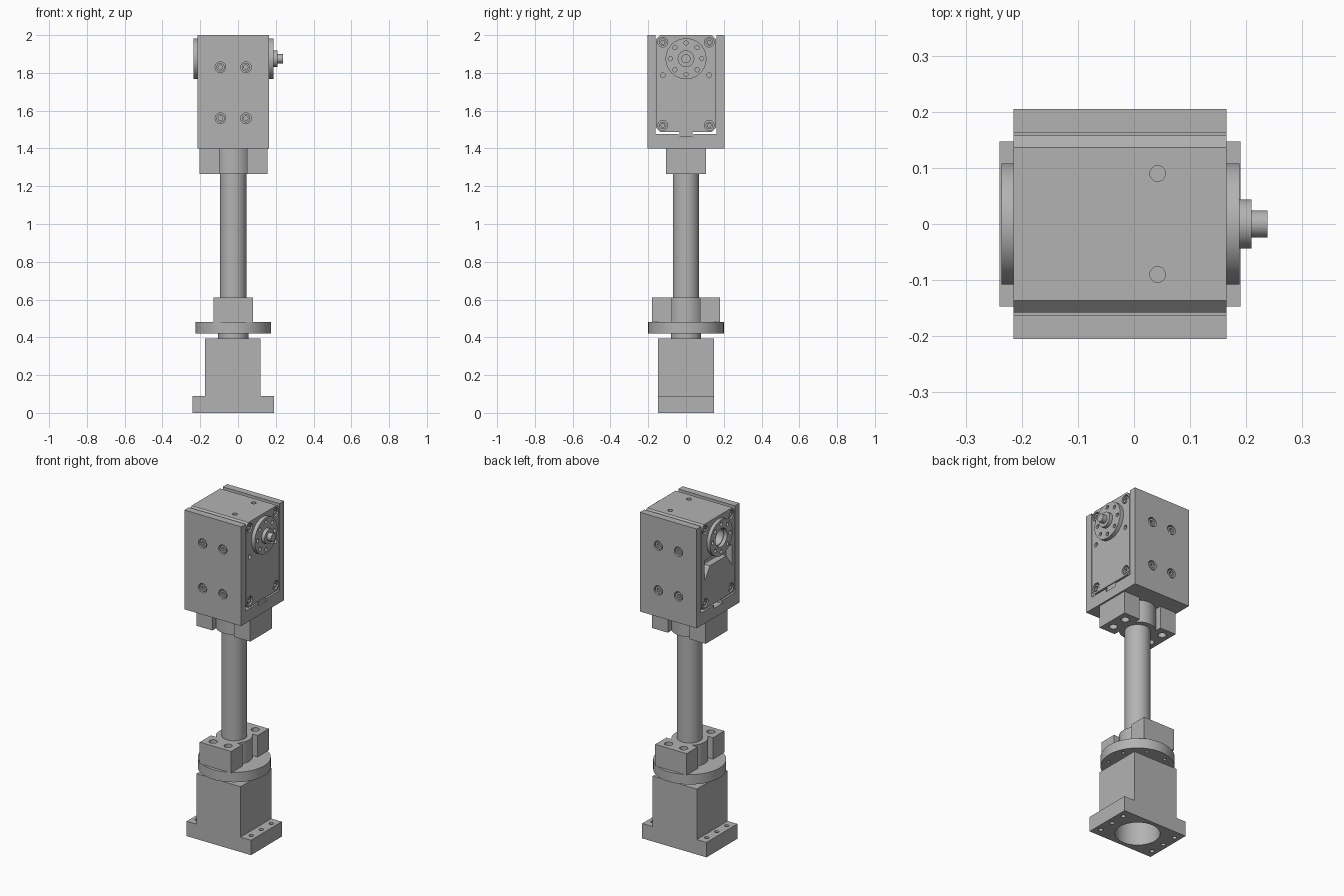
import bpy, bmesh, math

cube = bpy.data.objects.get("Cube")
if cube:
    bpy.data.objects.remove(cube, do_unlink=True)

metal = bpy.data.materials.new("machined grey")
metal.use_nodes = True
GREY = (0.45, 0.45, 0.45, 1)
metal.diffuse_color = GREY
metal.node_tree.nodes["Principled BSDF"].inputs["Base Color"].default_value = GREY

CX = -0.025      # column axis
HUB_Z = 1.875    # output axis height


def circle(u, v, r, n=32):
    return [(u + r * math.cos(2 * math.pi * i / n), v + r * math.sin(2 * math.pi * i / n))
            for i in range(n)]


def rect(u0, u1, v0, v1):
    return [(u0, v0), (u1, v0), (u1, v1), (u0, v1)]


def make(name, prisms):
    """Object from prisms, each (outline, axis, low, high)."""
    bm = bmesh.new()
    place = {"x": lambda u, v, t: (t, u, v),
             "y": lambda u, v, t: (u, t, v),
             "z": lambda u, v, t: (u, v, t)}
    for pts, axis, lo, hi in prisms:
        rings = [[bm.verts.new(place[axis](u, v, t)) for u, v in pts] for t in (lo, hi)]
        bm.faces.new(rings[0][::-1])
        bm.faces.new(rings[1])
        n = len(pts)
        for i in range(n):
            j = (i + 1) % n
            bm.faces.new((rings[0][i], rings[0][j], rings[1][j], rings[1][i]))
    bmesh.ops.recalc_face_normals(bm, faces=bm.faces)
    mesh = bpy.data.meshes.new(name)
    bm.to_mesh(mesh)
    bm.free()
    mesh.materials.append(metal)
    obj = bpy.data.objects.new(name, mesh)
    bpy.context.collection.objects.link(obj)
    return obj


def cut(obj, prisms):
    """Subtract separate prisms and keep the result as plain mesh."""
    cutter = make("cutter", prisms)
    cutter.hide_render = True
    mod = obj.modifiers.new("cut", "BOOLEAN")
    mod.operation, mod.solver, mod.object = "DIFFERENCE", "EXACT", cutter
    graph = bpy.context.evaluated_depsgraph_get()
    mesh = bpy.data.meshes.new_from_object(obj.evaluated_get(graph))
    obj.modifiers.clear()
    obj.data = mesh
    bpy.data.objects.remove(cutter, do_unlink=True)


def screw(name, u, v, r, axis, face, out):
    """Cap screw sunk in a counterbore, with a hexagonal socket."""
    lo, hi = sorted((face - out * 0.03, face - out * 0.004))
    head = make(name, [(circle(u, v, r, 24), axis, lo, hi)])
    a, b = sorted((face - out * 0.018, face + out * 0.01))
    cut(head, [(circle(u, v, r * 0.55, 6), axis, a, b)])


# Base: flanged block with a wide bore and mounting holes
foot = [(-0.24, 0), (0.19, 0), (0.19, 0.09), (0.12, 0.09), (0.12, 0.395),
        (-0.175, 0.395), (-0.175, 0.09), (-0.24, 0.09)]
base = make("base_block", [(foot, "y", -0.147, 0.147)])
cut(base, [(circle(CX, 0, 0.122, 48), "z", -0.1, 0.36)] +
    [(circle(CX + s * 0.18, y, 0.013, 16), "z", -0.1, 0.2)
     for s in (-1, 1) for y in (-0.095, 0, 0.095)])

# Turntable: collar and disc
make("turntable_collar", [(circle(CX, 0, 0.08, 48), "z", 0.39, 0.425)])
disc = make("turntable_disc", [(circle(CX, 0, 0.2, 64), "z", 0.42, 0.48)])
cut(disc, [(circle(CX + 0.165 * math.cos(a), 0.165 * math.sin(a), 0.01, 12), "z", 0.3, 0.46)
           for a in [math.pi * (k + 0.5) / 4 for k in range(8)]])

# Column
make("column_tube", [(circle(CX, 0, 0.07, 48), "z", 0.47, 1.41)])


# Clamps: round hub between two drilled lugs
def clamp(name, lo, hi, along_x):
    hub, inner, outer, half = 0.1, 0.073, 0.18, 0.105
    a0 = math.acos(inner / hub)
    arc = [a0 + (math.pi - 2 * a0) * i / 20 for i in range(21)]
    side = [(outer, half), (inner, half)]
    side += [(hub * math.cos(a), hub * math.sin(a)) for a in arc]
    side += [(-inner, half), (-outer, half)]
    outline = side + [(-u, -v) for u, v in side]
    turn = (lambda u, v: (CX + u, v)) if along_x else (lambda u, v: (CX - v, u))
    obj = make(name, [([turn(u, v) for u, v in outline], "z", lo, hi)])
    cut(obj, [(circle(*turn(s * 0.13, t * 0.05), 0.023, 24), "z", lo - 0.1, hi + 0.1)
              for s in (-1, 1) for t in (-1, 1)])


clamp("lower_clamp", 0.48, 0.61, False)
clamp("upper_clamp", 1.265, 1.4, True)

# U bracket around the gearbox, with a cable groove in its floor
X0, X1 = -0.215, 0.165
channel = [(-0.205, 1.4), (0.205, 1.4), (0.205, 2), (0.162, 2), (0.162, 1.476), (0.04, 1.476),
           (0.04, 1.457), (-0.04, 1.457), (-0.04, 1.476), (-0.162, 1.476), (-0.162, 2), (-0.205, 2)]
bracket = make("bracket", [(channel, "x", X0, X1)])
bolts = [(x, z) for x in (-0.093, 0.042) for z in (1.56, 1.83)]
cut(bracket, [(circle(x, z, 0.028, 24), "y", *sorted((s * 0.18, s * 0.3)))
              for s in (-1, 1) for x, z in bolts])
for s in (-1, 1):
    for x, z in bolts:
        screw("bracket_screw", x, z, 0.022, "y", s * 0.205, s)

# Gearbox body with chamfered long edges
W, B, T, C = 0.158, 1.486, 2.0, 0.022
body = [(-W + C, B), (W - C, B), (W, B + C), (W, T - C),
        (W - C, T), (-W + C, T), (-W, T - C), (-W, B + C)]
gearbox = make("gearbox", [(body, "x", X0, X1)])
corners = [(s * 0.123, z) for s in (-1, 1) for z in (1.522, 1.963)]
recess = [(-0.13, 1.78), (-0.13, 1.655), (-0.08, 1.73), (0.08, 1.73), (0.13, 1.655), (0.13, 1.78)]
cuts = [(circle(y, z, 0.026, 24), "x", *span) for y, z in corners
        for span in ((X1 - 0.03, X1 + 0.1), (X0 - 0.1, X0 + 0.03))]
cuts += [(circle(s * 0.123, 1.787, 0.013, 16), "x", X1 - 0.03, X1 + 0.1) for s in (-1, 1)]
cuts += [(circle(0.042, s * 0.09, 0.014, 20), "z", 1.96, 2.1) for s in (-1, 1)]
cuts += [(recess, "x", X0 - 0.1, X0 + 0.04),
         (circle(0, HUB_Z, 0.05, 32), "x", X0 - 0.1, X0 + 0.06)]
cut(gearbox, cuts)
for y, z in corners:
    screw("right_face_screw", y, z, 0.019, "x", X1, 1)
    screw("left_face_screw", y, z, 0.019, "x", X0, -1)

# Cable connector under the gearbox
make("cable_connector", [(rect(-0.035, 0.035, 1.46, 1.487), "x", 0.12, 0.16)])

# Output flange with stepped shaft, and the open ring opposite
ring_holes = [circle(0.083 * math.cos(k * math.pi / 4), HUB_Z + 0.083 * math.sin(k * math.pi / 4), 0.011, 16)
              for k in range(8)]
flange = make("output_flange", [(circle(0, HUB_Z, 0.108, 64), "x", X1 - 0.01, 0.188)])
cut(flange, [(h, "x", 0.17, 0.3) for h in ring_holes])
make("shaft_boss", [(circle(0, HUB_Z, 0.044, 40), "x", 0.18, 0.209)])
make("shaft_tip", [(circle(0, HUB_Z, 0.024, 32), "x", 0.2, 0.238)])
ring = make("rear_ring", [(circle(0, HUB_Z, 0.108, 64), "x", -0.236, X0 + 0.002)])
cut(ring, [(h, "x", -0.3, -0.222) for h in ring_holes] +
    [(circle(0, HUB_Z, 0.055, 40), "x", -0.3, -0.1)])

# Smooth round walls, keep machined edges crisp
bpy.ops.object.select_all(action="DESELECT")
for obj in bpy.context.collection.objects:
    if obj.type == "MESH" and obj.data.materials and obj.data.materials[0] == metal:
        obj.select_set(True)
        bpy.context.view_layer.objects.active = obj
bpy.ops.object.shade_smooth_by_angle(angle=math.radians(30))
